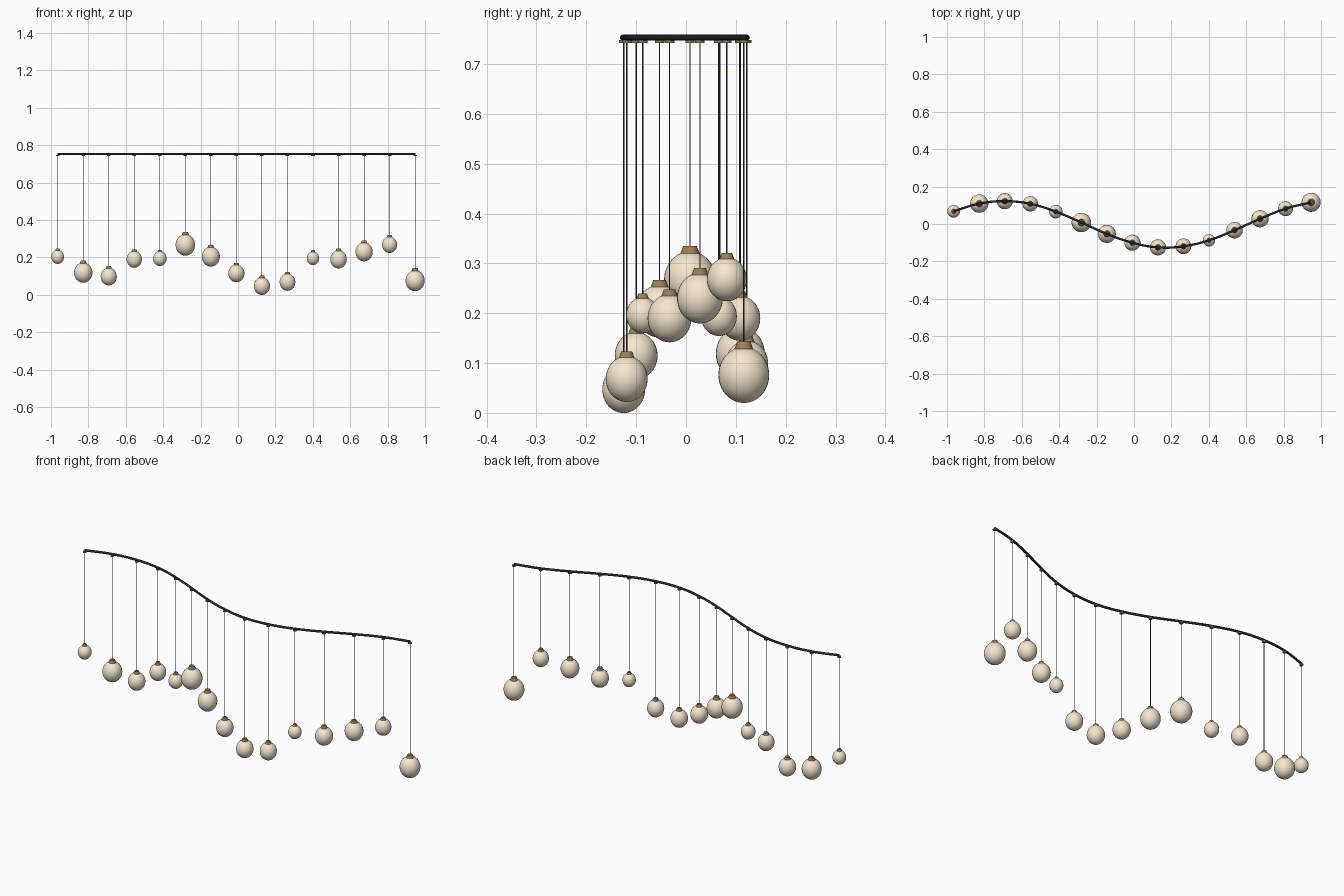
import bpy, math

if "Cube" in bpy.data.objects:
    bpy.data.objects.remove(bpy.data.objects["Cube"])

def material(name, rgb):
    m = bpy.data.materials.new(name)
    m.diffuse_color = (*rgb, 1)
    m.use_nodes = True
    m.node_tree.nodes["Principled BSDF"].inputs["Base Color"].default_value = m.diffuse_color
    return m

CREAM = material("cream_glass", (0.92, 0.80, 0.62))
BRASS = material("aged_brass", (0.33, 0.21, 0.10))
BLACK = material("black_metal", (0.02, 0.02, 0.025))
CORD = material("brown_cord", (0.06, 0.045, 0.035))

def finish(name, mat, angle=40):
    ob = bpy.context.object
    ob.name = name
    ob.data.materials.append(mat)
    bpy.ops.object.shade_smooth_by_angle(angle=math.radians(angle))
    return ob

def cone(name, mat, x, y, z0, z1, r0, r1, sides):
    bpy.ops.mesh.primitive_cone_add(vertices=sides, radius1=r0, radius2=r1,
                                    depth=z1 - z0, location=(x, y, (z0 + z1) / 2))
    return finish(name, mat)

# one entry per pendant: y position, globe centre height, globe radius
PENDANTS = [
    (.068, .203, .034), (.109, .119, .049), (.122, .098, .043),
    (.108, .190, .041), (.066, .194, .036), (.008, .267, .052),
    (-.053, .204, .048), (-.100, .115, .043), (-.125, .047, .043),
    (-.119, .068, .042), (-.087, .196, .033), (-.033, .190, .044),
    (.028, .230, .046), (.082, .268, .040), (.116, .076, .051),
]
X0, STEP = -.964, .1365
RAIL_Z, RAIL_R = .753, .006

# wavy ceiling rail
curve = bpy.data.curves.new("rail", 'CURVE')
curve.dimensions = '3D'
curve.bevel_depth = RAIL_R
curve.bevel_resolution = 4
curve.resolution_u = 8
curve.use_fill_caps = True
spline = curve.splines.new('BEZIER')
spline.bezier_points.add(len(PENDANTS) - 1)
for i, (y, _, _) in enumerate(PENDANTS):
    p = spline.bezier_points[i]
    p.co = (X0 + i * STEP, y, RAIL_Z)
    p.handle_left_type = p.handle_right_type = 'AUTO'
rail = bpy.data.objects.new("rail", curve)
bpy.context.collection.objects.link(rail)
bpy.context.view_layer.objects.active = rail
rail.select_set(True)
bpy.ops.object.convert(target='MESH')
finish("rail", BLACK)

for i, (y, z, r) in enumerate(PENDANTS):
    x = X0 + i * STEP
    # slightly tall globe
    bpy.ops.mesh.primitive_uv_sphere_add(segments=32, ring_count=20, radius=r,
                                         location=(x, y, z))
    bpy.context.object.scale.z = 1.1
    finish(f"globe_{i}", CREAM, 60)
    # tapered cap on the globe
    cap = z + 1.02 * r
    cone(f"cap_{i}", BRASS, x, y, cap, cap + .29 * r, .37 * r, .26 * r, 24)
    # hanging cord
    cone(f"cord_{i}", CORD, x, y, cap + .2 * r, RAIL_Z, .0013, .0013, 8)
    # small mounting disc under the rail
    cone(f"mount_{i}", BRASS, x, y, .742, .748, .0095, .0095, 24)
